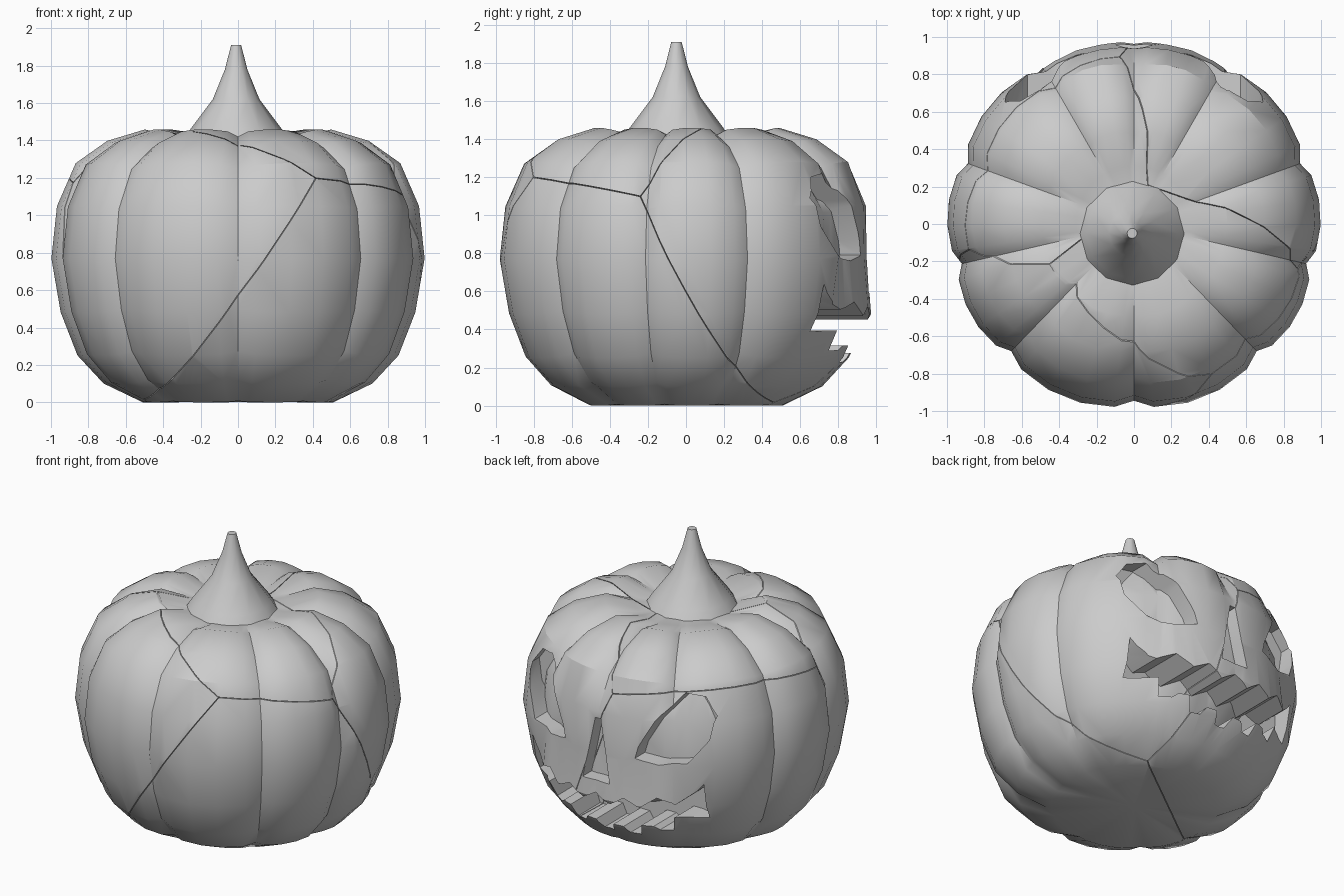
import bpy, bmesh, math
from mathutils import Vector

if "Cube" in bpy.data.objects:
    bpy.data.objects.remove(bpy.data.objects["Cube"], do_unlink=True)

grey = bpy.data.materials.new("plain_grey")
grey.use_nodes = True
grey.diffuse_color = (0.6, 0.6, 0.6, 1)
grey.node_tree.nodes["Principled BSDF"].inputs["Base Color"].default_value = (0.6, 0.6, 0.6, 1)


def finish(name, bm):
    """Turn a bmesh into a smooth object with sharp creases."""
    mesh = bpy.data.meshes.new(name)
    bm.to_mesh(mesh)
    bm.free()
    mesh.materials.clear()
    mesh.materials.append(grey)
    for p in mesh.polygons:
        p.use_smooth = True
        p.material_index = 0
    mesh.set_sharp_from_angle(angle=math.radians(31))
    ob = bpy.data.objects.new(name, mesh)
    bpy.context.collection.objects.link(ob)
    return ob


def loft(name, rings, poke=False):
    """Skin closed rings of points and cap both ends."""
    bm = bmesh.new()
    loops = [[bm.verts.new(p) for p in ring] for ring in rings]
    n = len(loops[0])
    for a, b in zip(loops, loops[1:]):
        for i in range(n):
            j = (i + 1) % n
            bm.faces.new((a[i], a[j], b[j], b[i]))
    caps = [bm.faces.new(loops[0][::-1]), bm.faces.new(loops[-1])]
    if poke:
        bmesh.ops.poke(bm, faces=caps)
    bmesh.ops.recalc_face_normals(bm, faces=bm.faces)
    return finish(name, bm)


def cut(target, cutter):
    """Subtract the cutter from the target and remove the cutter."""
    mod = target.modifiers.new("carve", "BOOLEAN")
    mod.operation, mod.solver, mod.object = "DIFFERENCE", "EXACT", cutter
    deps = bpy.context.evaluated_depsgraph_get()
    mesh = bpy.data.meshes.new_from_object(target.evaluated_get(deps))
    target.modifiers.clear()
    target.data = mesh
    bpy.data.objects.remove(cutter, do_unlink=True)


# Ribbed body: lobe radius, height, crease depth, face bulge per row
creases = [-90, -46, -13, 20, 60, 90, 120, 160, 193, 226, 270]
rows = [(0.51, 0, 0.01, 1), (0.72, 0.1, 0.035, 1), (0.86, 0.25, 0.05, 1), (0.95, 0.48, 0.055, 1.03),
        (1, 0.77, 0.055, 0.955), (0.97, 1.05, 0.055, 0.98), (0.87, 1.28, 0.06, 1),
        (0.7, 1.4, 0.06, 1), (0.5, 1.46, 0.055, 1), (0.31, 1.41, 0.005, 1)]
lobe = [(0, 1), (0.14, 0.3), (0.38, 0.04), (0.62, 0.04), (0.86, 0.3)]
MID = 0.75


def pumpkin(name, size=1.0):
    rings = []
    for r, z, depth, bulge in rows:
        ring = []
        for a, b in zip(creases, creases[1:]):
            for along, dip in lobe:
                deg = a + (b - a) * along
                on_face = abs(deg - 90) < 32
                # Ribs fade out across the carved side below the shoulder
                fade = 0.25 if on_face and z < 1.2 else 1
                s = size * (1 - depth * dip * fade)
                rad = r * s * (bulge if on_face else 1)
                ang = math.radians(deg)
                ring.append((rad * math.cos(ang), rad * math.sin(ang), MID + (z - MID) * s))
        rings.append(ring)
    return loft(name, rings, True)


def carve(body, outline, start, core_size):
    """Recess an outline into the back, down to a smaller copy of the body."""
    prism = loft("cutter", [[(x, y, z) for x, z in outline] for y in (start, 1.3)])
    cut(prism, pumpkin("core", core_size))
    cut(body, prism)


body = pumpkin("body")

# Eyes
eye = [(0.26, 0.79), (0.28, 0.87), (0.38, 1.06), (0.5, 1.22), (0.61, 1.2),
       (0.69, 1.09), (0.67, 0.94), (0.57, 0.79), (0.4, 0.76)]
for side in (1, -1):
    carve(body, [(side * x, z) for x, z in eye], 0.58, 0.89)

# Nose
carve(body, [(-0.1, 0.59), (0.1, 0.59), (0.02, 1), (-0.02, 1)], 0.6, 0.9)

# Mouth with pointed upper teeth and blocky lower teeth
upper, lower = [(-0.64, 0.64)], []
for i in range(13):
    x = -0.6 + 0.1 * i
    t = (x / 0.6) ** 2
    tooth = 0.03 if i % 2 == 0 else -0.03
    upper.append((x, 0.48 + 0.08 * t + tooth))
    lower += [(x - 0.035, 0.24 + 0.18 * t - tooth), (x + 0.035, 0.24 + 0.18 * t - tooth)]
upper.append((0.64, 0.64))
carve(body, upper + lower[::-1], 0.58, 0.74)

# Split the body into cracked pieces around seed points
seeds = {
    "top_piece": (0.3, -0.45, 1.83), "top_back_piece": (-0.55, 0.6, 1.75),
    "front_left_piece": (0.37, -0.75, 0.47), "front_right_piece": (-0.25, -0.85, 0.9),
    "back_left_piece": (0.7, 0.69, 1.22), "back_right_piece": (-0.75, 0.75, 0.75),
}
GAP = 0.002
for name, seed in seeds.items():
    bm = bmesh.new()
    bm.from_mesh(body.data)
    here = Vector(seed)
    for other in seeds.values():
        if other == seed:
            continue
        there = Vector(other)
        normal = (there - here).normalized()
        bmesh.ops.bisect_plane(bm, geom=bm.verts[:] + bm.edges[:] + bm.faces[:], dist=1e-5,
                               plane_co=(here + there) / 2 - normal * GAP,
                               plane_no=normal, clear_outer=True)
        rim = [e for e in bm.edges if e.is_boundary]
        if rim:
            bmesh.ops.holes_fill(bm, edges=rim, sides=0)
    finish(name, bm)
bpy.data.objects.remove(body, do_unlink=True)

# Stem
stem_rows = [(0.29, 1.39), (0.245, 1.46), (0.125, 1.62), (0.06, 1.78), (0.027, 1.91)]
loft("stem", [[(-0.01 + r * math.cos(math.tau * k / 12), -0.05 + r * math.sin(math.tau * k / 12), z)
               for k in range(12)] for r, z in stem_rows])
